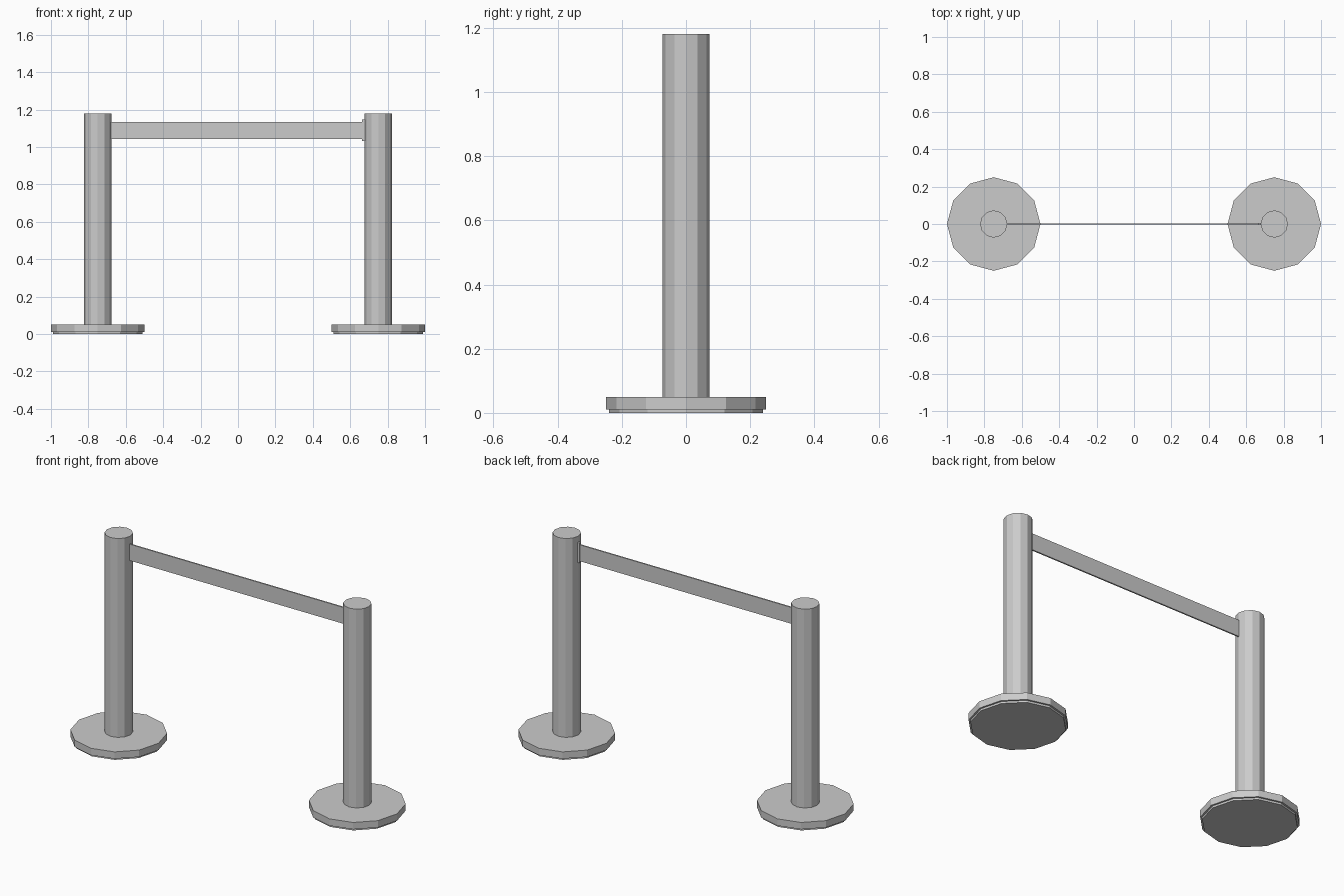
import bpy

if "Cube" in bpy.data.objects:
    bpy.data.objects.remove(bpy.data.objects["Cube"])

grey = bpy.data.materials.new("grey metal")
grey.diffuse_color = (0.6, 0.6, 0.6, 1)
grey.use_nodes = True
grey.node_tree.nodes["Principled BSDF"].inputs["Base Color"].default_value = grey.diffuse_color


def finish(name):
    obj = bpy.context.object
    obj.name = name
    obj.data.materials.append(grey)
    return obj


def disc(name, x, radius, z0, z1):
    # twelve-sided upright cylinder with a corner on the x axis
    bpy.ops.mesh.primitive_cylinder_add(
        vertices=12, radius=radius, depth=z1 - z0, location=(x, 0, (z0 + z1) / 2))
    return finish(name)


def box(name, x0, x1, thickness, z0, z1):
    bpy.ops.mesh.primitive_cube_add(size=1, location=((x0 + x1) / 2, 0, (z0 + z1) / 2))
    obj = finish(name)
    obj.scale = (x1 - x0, thickness, z1 - z0)
    return obj


# two posts, each on a weighted base with a recessed foot
for side, x in (("left", -0.75), ("right", 0.75)):
    disc(side + "_foot", x, 0.24, 0, 0.011)
    disc(side + "_base", x, 0.25, 0.011, 0.05)
    disc(side + "_post", x, 0.073, 0.05, 1.18)

# belt between the posts, with its end clip
box("belt", -0.69, 0.69, 0.008, 1.042, 1.135)
box("belt_clip", 0.664, 0.69, 0.012, 1.032, 1.146)
